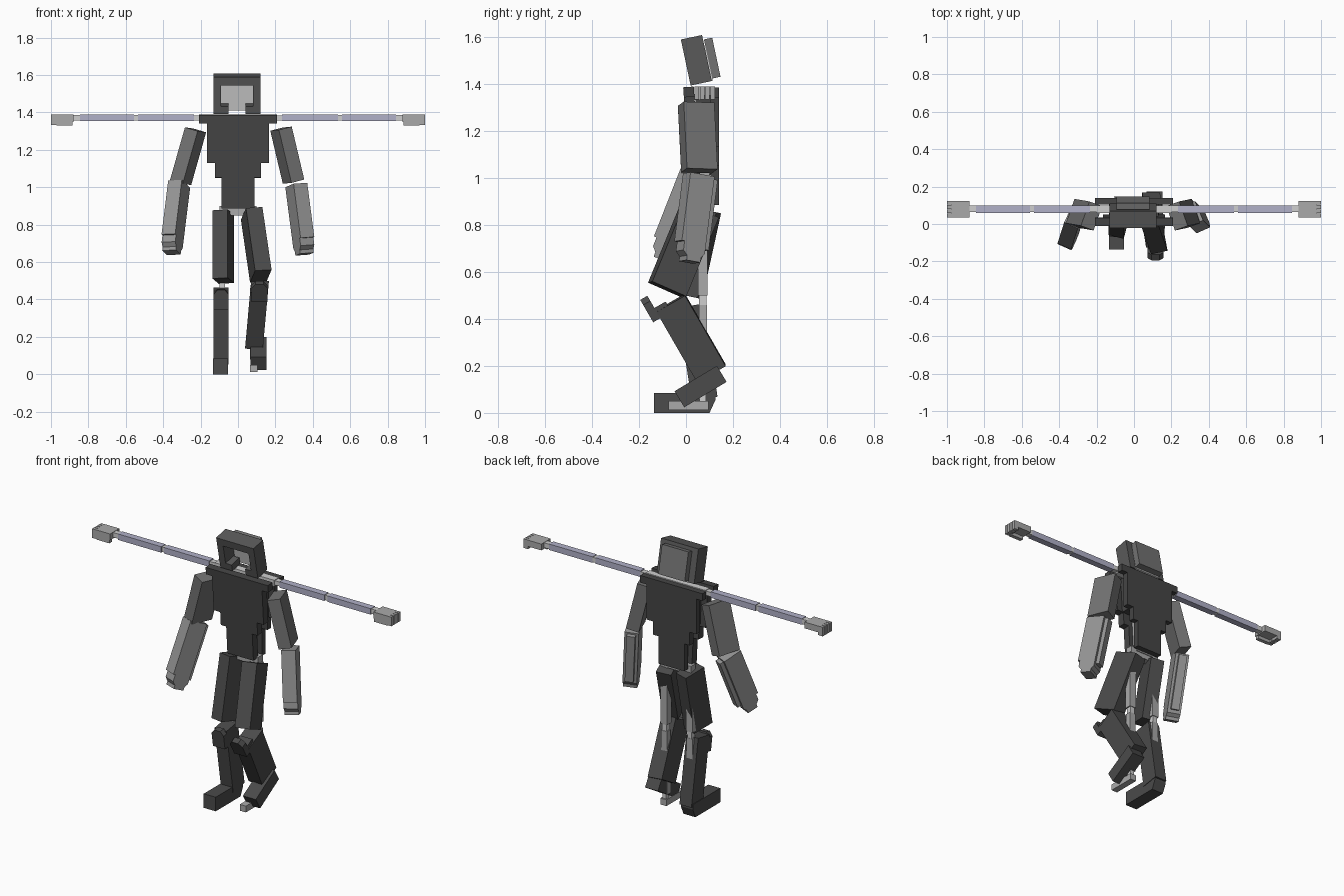
import bpy, bmesh, math
from mathutils import Vector, Matrix

if "Cube" in bpy.data.objects:
    bpy.data.objects.remove(bpy.data.objects["Cube"])


def material(name, r, g, b):
    m = bpy.data.materials.new(name)
    m.diffuse_color = (r, g, b, 1)
    m.use_nodes = True
    m.node_tree.nodes["Principled BSDF"].inputs["Base Color"].default_value = m.diffuse_color
    return m


CHAR = material("charcoal", .06, .06, .06)
LEG = material("leg_grey", .07, .07, .07)
HELM = material("helmet_grey", .1, .1, .1)
MID = material("mid_grey", .17, .17, .17)
LIGHT = material("light_grey", .3, .3, .3)
PALE = material("pale_grey", .4, .4, .4)
WHITE = material("joint_white", .62, .62, .62)
LILAC = material("lilac", .44, .44, .58)
I = Matrix.Identity(4)


def prism(name, pts, a0, a1, mat, M=I, axis='y'):
    """Extrude a (u, z) profile along local y (u = x) or local x (u = y)."""
    bm = bmesh.new()
    rings = []
    for a in (a0, a1):
        rings.append([bm.verts.new(M @ (Vector((u, a, z)) if axis == 'y' else Vector((a, u, z))))
                      for u, z in pts])
    n = len(pts)
    bm.faces.new(rings[0])
    bm.faces.new(rings[1][::-1])
    for i in range(n):
        j = (i + 1) % n
        bm.faces.new((rings[0][i], rings[1][i], rings[1][j], rings[0][j]))
    bmesh.ops.recalc_face_normals(bm, faces=bm.faces[:])
    me = bpy.data.meshes.new(name)
    bm.to_mesh(me)
    bm.free()
    me.materials.append(mat)
    ob = bpy.data.objects.new(name, me)
    bpy.context.collection.objects.link(ob)
    return ob


def box(name, x0, x1, y0, y1, z0, z1, mat, M=I):
    return prism(name, [(x0, z0), (x1, z0), (x1, z1), (x0, z1)], y0, y1, mat, M)


def frame(top, bot, yaw=0):
    """Frame at the lower end, z along the limb; returns matrix and length."""
    top, bot, a = Vector(top), Vector(bot), math.radians(yaw)
    z = (top - bot).normalized()
    x = Vector((-math.sin(a), math.cos(a), 0)).cross(z).normalized()
    y = z.cross(x)
    M = Matrix((x, y, z)).transposed().to_4x4()
    M.translation = bot
    return M, (top - bot).length


def limb(name, top, bot, w, d, mat, yaw=0):
    M, L = frame(top, bot, yaw)
    box(name, -w / 2, w / 2, -d / 2, d / 2, 0, L, mat, M)
    return M, L


# helmet: open frame leaning forward, with pale liner and back plate
H = Matrix.Translation((-.006, .044, 1.5)) @ Matrix.Rotation(math.radians(12), 4, 'X')
box("helmet_top", -.125, .125, -.046, .046, .055, .1, HELM, H)
for s, side in ((-1, "right"), (1, "left")):
    a, b = sorted((s * .085, s * .125))
    box("helmet_cheek_" + side, a, b, -.046, .046, -.1, .055, HELM, H)
    a, b = sorted((s * .045, s * .085))
    box("helmet_jaw_" + side, a, b, -.046, .03, -.1, -.06, HELM, H)
box("helmet_liner", -.085, .085, .04, .05, -.1, .055, WHITE, H)
box("helmet_back_plate", -.088, .088, .05, .086, -.09, .08, MID, H)

# torso: stepped plates around a pale inner body
half = [(.087, .885), (.087, 1.05), (.123, 1.05), (.123, 1.13), (.167, 1.13),
        (.167, 1.342), (.208, 1.342), (.208, 1.385)]
steps = half + [(-x, z) for x, z in reversed(half)]
T = (Matrix.Translation((0, -.012, 1.385)) @ Matrix.Rotation(math.radians(4), 4, 'X')
     @ Matrix.Translation((0, 0, -1.385)))
prism("chest_plate", steps, 0, .045, CHAR, T)
prism("back_plate", steps, .105, .14, CHAR)
box("inner_chest", -.13, .13, .04, .105, 1.13, 1.36, CHAR)
box("inner_spine", -.06, .06, .055, .1, .88, 1.13, PALE)
box("inner_shoulder_bar", -.2, .2, .06, .1, 1.35, 1.388, WHITE)
box("inner_hips", -.1, .1, .05, .095, .85, .9, PALE)

# thin inner figure: level arms with hands, straight legs with feet
for s, side in ((-1, "right"), (1, "left")):
    def part(name, x0, x1, *r, tag=side, s=s):
        a, b = sorted((s * x0, s * x1))
        box(name + "_" + tag, a, b, *r)
    part("inner_shoulder", .2, .24, .065, .098, 1.358, 1.384, WHITE)
    part("inner_upper_arm", .235, .535, .06, .1, 1.353, 1.389, LILAC)
    part("inner_elbow", .53, .56, .065, .098, 1.357, 1.386, WHITE)
    part("inner_forearm", .555, .845, .06, .1, 1.353, 1.389, LILAC)
    part("inner_wrist", .84, .885, .065, .098, 1.357, 1.386, WHITE)
    part("inner_palm", .88, .975, .036, .124, 1.35, 1.388, PALE)
    part("inner_thumb", .885, .97, .036, .06, 1.33, 1.352, PALE)
    for i in range(4):
        y = .036 + i * .0227
        part("inner_finger_%d" % i, .97, 1.0, y, y + .019, 1.333, 1.388, PALE)
    part("inner_thigh", .063, .107, .05, .092, .5, .86, PALE)
    part("inner_knee", .07, .1, .055, .088, .46, .5, WHITE)
    part("inner_shin", .065, .105, .055, .09, .08, .46, PALE)
    part("inner_ankle", .072, .098, .058, .086, .04, .09, WHITE)
    part("inner_foot", .065, .105, -.075, .095, .012, .05, PALE)

# armour arms: upper arm, then forearm with tapered hand end and rear ridge
arms = [("right", -20, (-.227, .043, 1.307), (-.307, .057, 1.025),
         (-.31, .05, 1.012), (-.355, -.092, .65)),
        ("left", 20, (.23, .043, 1.313), (.297, .057, 1.03),
         (.307, .065, 1.01), (.355, .018, .642))]
for side, yaw, a, b, c, d in arms:
    limb("upper_arm_" + side, a, b, .075, .138, MID, yaw)
    M, L = frame(c, d, yaw * 1.2)
    hand = [(-.068, L), (-.068, .08), (-.055, .08), (-.055, .04), (-.035, .02), (-.035, 0),
            (.03, 0), (.03, .02), (.045, .04), (.045, L)]
    prism("forearm_" + side, hand, -.04, .04, LIGHT, M, 'x')
    box("forearm_ridge_" + side, -.024, .024, .045, .068, .06, L - .01, LIGHT, M)


def kneecap(name, M, z, y, w):
    """Pointed guard standing proud of the shin front."""
    prism(name, [(-w / 2, z - .1), (w / 2, z - .1), (w / 2, z - .015), (w / 4, z + .01),
                 (-w / 4, z + .01), (-w / 2, z - .015)], y - .035, y, LEG, M)


# standing leg
limb("thigh_right", (-.079, .075, .865), (-.079, -.005, .5), .084, .135, LEG, -14)
M, L = limb("shin_right", (-.09, .015, .455), (-.09, .08, .06), .08, .11, LEG)
kneecap("kneecap_right", M, L, -.05, .08)
prism("foot_right", [(-.137, 0), (.1, 0), (.125, .055), (.125, .085), (-.137, .085)],
      -.133, -.053, LEG, I, 'x')

# bent striding leg
limb("thigh_left", (.073, .058, .86), (.122, -.08, .525), .09, .16, LEG, 12)
M, L = limb("shin_left", (.115, -.065, .468), (.088, .108, .168), .095, .14, LEG)
F = Matrix.Translation((-.003, 0, 0))
K = Matrix.Translation((.115, -.125, .44)) @ Matrix.Rotation(math.radians(30), 4, 'X')
kneecap("kneecap_left", K, .06, -.005, .085)
box("kneecap_mount_left", -.04, .04, -.02, .05, -.035, .01, LEG, K)
R = Matrix.Translation((.11, .062, .112)) @ Matrix.Rotation(math.radians(31), 4, 'X')
box("foot_left", -.043, .043, -.105, .105, -.04, .04, LEG, R)
